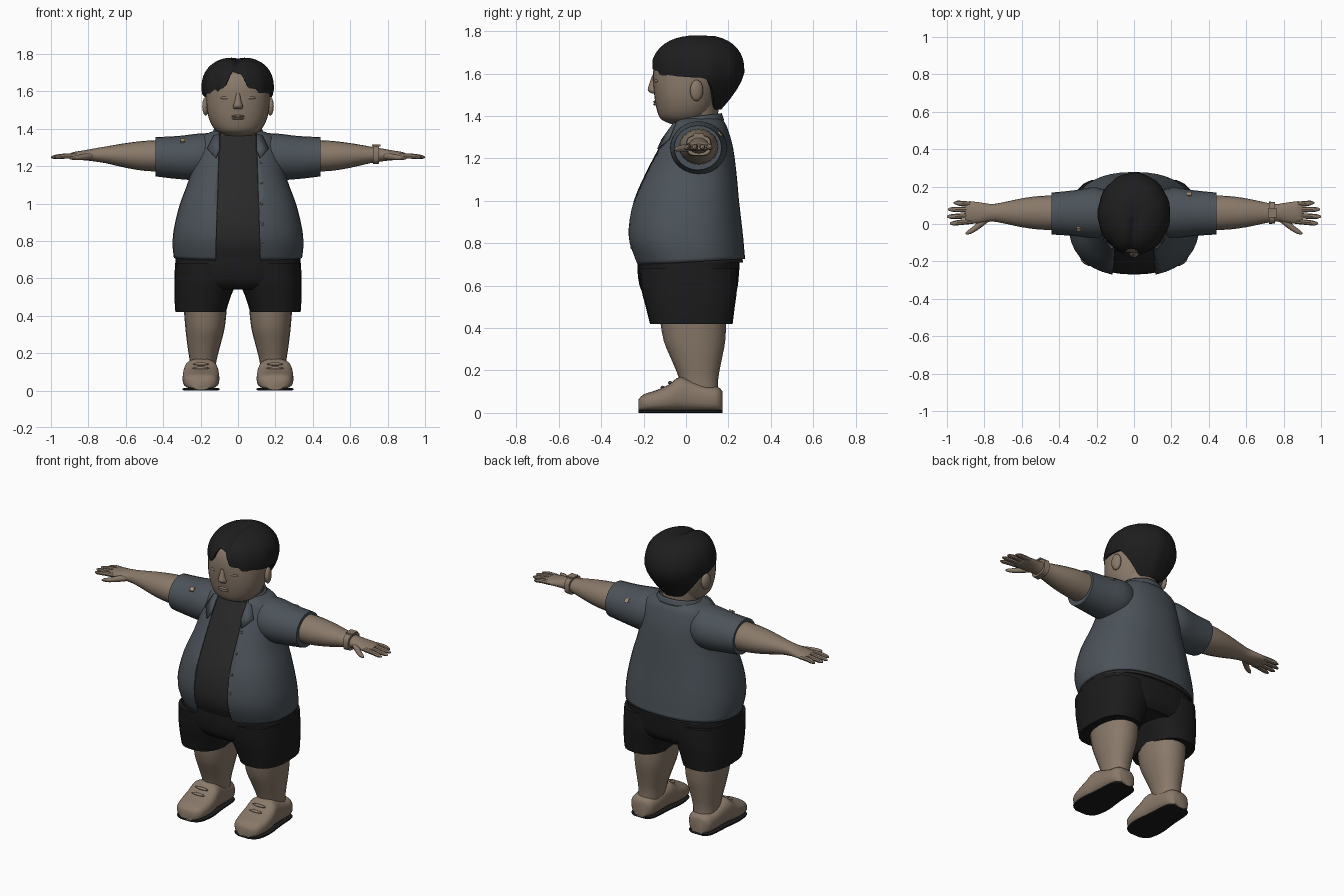
import bpy, bmesh, math
from mathutils import Matrix, Vector

cube = bpy.data.objects.get("Cube")
if cube:
    bpy.data.objects.remove(cube, do_unlink=True)

made = []


def material(name, r, g, b):
    m = bpy.data.materials.new(name)
    m.use_nodes = True
    m.diffuse_color = (r, g, b, 1)
    bsdf = m.node_tree.nodes["Principled BSDF"]
    bsdf.inputs["Base Color"].default_value = (r, g, b, 1)
    bsdf.inputs["Roughness"].default_value = 0.8
    return m


SKIN = material("skin", 0.25, 0.19, 0.14)
SHIRT = material("slate_shirt", 0.07, 0.085, 0.1)
TEE = material("charcoal_tee", 0.022, 0.022, 0.022)
SHORTS = material("black_shorts", 0.011, 0.011, 0.012)
HAIR = material("black_hair", 0.013, 0.013, 0.014)
PATCH = material("tan_patch", 0.36, 0.27, 0.18)


def finish(bm, name, mat):
    bmesh.ops.recalc_face_normals(bm, faces=bm.faces)
    me = bpy.data.meshes.new(name)
    bm.to_mesh(me)
    bm.free()
    me.materials.append(mat)
    ob = bpy.data.objects.new(name, me)
    bpy.context.collection.objects.link(ob)
    made.append(ob)
    return ob


def smooth_path(secs, steps):
    """Catmull-Rom resampling of section tuples."""
    out = []
    last = len(secs) - 1
    for i in range(last):
        a, b, c, d = (secs[min(max(i + k, 0), last)] for k in (-1, 0, 1, 2))
        for j in range(steps):
            t = j / steps
            out.append([0.5 * (2 * q + (r - p) * t + (2 * p - 5 * q + 4 * r - s) * t * t
                               + (3 * q - p - 3 * r + s) * t ** 3)
                        for p, q, r, s in zip(a, b, c, d)])
    return out + [list(secs[-1])]


def loft_bm(secs, axis="z", n=24, p=2.0, steps=3, caps=True):
    """Sections are (position, centre 1, centre 2, radius 1, radius 2)."""
    bm = bmesh.new()
    rings = []
    for t, c1, c2, r1, r2 in smooth_path(secs, steps):
        ring = []
        for k in range(n):
            a = math.tau * k / n
            u, v = math.cos(a), math.sin(a)
            u = c1 + r1 * math.copysign(abs(u) ** (2 / p), u)
            v = c2 + r2 * math.copysign(abs(v) ** (2 / p), v)
            ring.append(bm.verts.new({"x": (t, u, v), "y": (u, t, v), "z": (u, v, t)}[axis]))
        rings.append(ring)
    for lo, hi in zip(rings, rings[1:]):
        for k in range(n):
            bm.faces.new((lo[k], lo[k - 1], hi[k - 1], hi[k]))
    if caps:
        bm.faces.new(rings[0])
        bm.faces.new(rings[-1])
    return bm


def loft(name, mat, secs, **kw):
    return finish(loft_bm(secs, **kw), name, mat)


def body(secs, inset=0.0):
    """Turn (z, half width, front, back) into loft sections."""
    return [(z, 0, (f + b) / 2, w - inset, (b - f) / 2 - inset) for z, w, f, b in secs]


def ball(name, mat, loc, size, rot=0.0, axis="X"):
    bm = bmesh.new()
    mtx = Matrix.Translation(loc) @ Matrix.Rotation(rot, 4, axis) @ Matrix.Diagonal((*size, 1))
    bmesh.ops.create_uvsphere(bm, u_segments=16, v_segments=10, radius=1, matrix=mtx)
    return finish(bm, name, mat)


def box(name, mat, loc, size, rot=0.0, axis="X"):
    bm = bmesh.new()
    mtx = Matrix.Translation(loc) @ Matrix.Rotation(rot, 4, axis) @ Matrix.Diagonal((*size, 1))
    bmesh.ops.create_cube(bm, size=1, matrix=mtx)
    return finish(bm, name, mat)


# Torso: open shirt over a tee
TORSO = [(0.71, 0.343, -0.235, 0.278), (0.78, 0.35, -0.27, 0.274), (0.87, 0.342, -0.28, 0.265),
         (1.0, 0.31, -0.256, 0.25), (1.13, 0.262, -0.2, 0.238), (1.25, 0.235, -0.137, 0.222),
         (1.33, 0.215, -0.09, 0.2), (1.365, 0.185, -0.07, 0.185), (1.39, 0.125, -0.045, 0.165)]
ROUND = 2.3


def opening(z):
    return 0.12 - 0.03 * (z - 0.71)


def chest_y(x, z):
    for (z0, *a), (z1, *b) in zip(TORSO, TORSO[1:]):
        if z <= z1:
            t = (z - z0) / (z1 - z0)
            w, f, k = (p + (q - p) * t for p, q in zip(a, b))
            return (f + k) / 2 - (k - f) / 2 * max(0, 1 - (abs(x) / w) ** ROUND) ** (1 / ROUND)
    return -0.04


bm = loft_bm(body(TORSO), n=40, p=ROUND, caps=False)
for s in (1, -1):
    bmesh.ops.bisect_plane(bm, geom=bm.verts[:] + bm.edges[:] + bm.faces[:],
                           plane_co=(s * 0.12, 0, 0.71), plane_no=(1, 0, s * 0.03))
gap = []
for f in bm.faces:
    c = f.calc_center_median()
    if c.y < 0 and abs(c.x) < opening(c.z):
        gap.append(f)
bmesh.ops.delete(bm, geom=gap, context="FACES")
for v in bm.verts:
    if v.co.z < 0.74:
        v.co.z += 0.06 * v.co.y
shirt = finish(bm, "open_shirt", SHIRT)
solid = shirt.modifiers.new("thickness", "SOLIDIFY")
solid.thickness = 0.008
solid.offset = -1
loft("tee", TEE, body(TORSO[:-1], 0.01), n=40, p=ROUND)

# Collar band standing at the back of the neck
bm = loft_bm([(1.365, 0, 0.06, 0.145, 0.12), (1.4, 0, 0.057, 0.128, 0.112)],
             n=32, caps=False)
bmesh.ops.delete(bm, geom=[f for f in bm.faces if f.calc_center_median().y < -0.03],
                 context="FACES")
for v in bm.verts:
    v.co.z += 0.12 * (v.co.y - 0.06)
collar = finish(bm, "collar", SHIRT)
collar.modifiers.new("thickness", "SOLIDIFY").thickness = 0.008

for s, side in ((1, "left"), (-1, "right")):
    # Lapel, folded flat on the chest
    bm = bmesh.new()
    flap = [(0.1, 1.375), (0.13, 1.365), (0.165, 1.295), (0.12, 1.245), (0.1, 1.29)]
    face = bm.faces.new([bm.verts.new((s * x, chest_y(x, z) - 0.014, z)) for x, z in flap])
    lapel = finish(bm, side + "_lapel", SHIRT)
    lapel.modifiers.new("thickness", "SOLIDIFY").thickness = 0.009

    # Sleeve, arm and hand
    def limb(name, mat, secs, **kw):
        return loft(side + name, mat, [(s * x, *rest) for x, *rest in secs], axis="x", **kw)

    limb("_sleeve", SHIRT, [(0.1, 0.055, 1.26, 0.1, 0.115), (0.2, 0.06, 1.25, 0.135, 0.125),
                            (0.32, 0.058, 1.246, 0.122, 0.115), (0.44, 0.056, 1.25, 0.112, 0.105)])
    limb("_arm", SKIN, [(0.38, 0.06, 1.255, 0.093, 0.086), (0.5, 0.06, 1.255, 0.09, 0.08),
                        (0.6, 0.06, 1.257, 0.077, 0.066), (0.7, 0.06, 1.26, 0.056, 0.046),
                        (0.76, 0.06, 1.26, 0.047, 0.036), (0.82, 0.06, 1.258, 0.055, 0.027),
                        (0.88, 0.062, 1.255, 0.06, 0.02), (0.9, 0.062, 1.254, 0.052, 0.013)], n=20)
    fingers = (("index", 0.015, 0.004, 0.985), ("middle", 0.045, 0.04, 1.0),
               ("ring", 0.076, 0.078, 0.995), ("little", 0.105, 0.113, 0.965))
    for label, y0, y1, tip in fingers:
        limb(f"_{label}_finger", SKIN, [(0.86, y0, 1.255, 0.014, 0.014),
                                        (0.92, (y0 + y1) / 2, 1.254, 0.0145, 0.014),
                                        (tip - 0.02, y1, 1.249, 0.012, 0.011),
                                        (tip, y1, 1.247, 0.004, 0.004)], n=8, steps=2)
    limb("_thumb", SKIN, [(0.775, 0.035, 1.255, 0.02, 0.018), (0.82, 0.002, 1.25, 0.023, 0.018),
                          (0.86, -0.03, 1.245, 0.017, 0.014), (0.89, -0.046, 1.243, 0.011, 0.009),
                          (0.9, -0.05, 1.242, 0.004, 0.004)], n=10, steps=2)

    # Shorts leg, bare leg and shoe
    loft(side + "_shorts_leg", SHORTS,
         [(0.42, s * 0.2, 0.025, 0.135, 0.195), (0.5, s * 0.19, 0.02, 0.15, 0.21),
          (0.58, s * 0.175, 0.015, 0.165, 0.225), (0.68, s * 0.17, 0.01, 0.165, 0.23)], p=2.5)
    loft(side + "_leg", SKIN,
         [(0.09, s * 0.19, 0.065, 0.068, 0.088), (0.16, s * 0.187, 0.06, 0.072, 0.092),
          (0.25, s * 0.182, 0.05, 0.09, 0.118), (0.34, s * 0.176, 0.04, 0.106, 0.145),
          (0.46, s * 0.175, 0.032, 0.117, 0.158)], n=20, p=2.2)
    sole_line = [(-0.225, 0.045, 0.06), (-0.2, 0.082, 0.085), (-0.14, 0.097, 0.105),
                 (-0.08, 0.098, 0.132), (-0.03, 0.092, 0.168), (0.03, 0.086, 0.15),
                 (0.1, 0.082, 0.125), (0.15, 0.072, 0.12), (0.172, 0.045, 0.1)]
    loft(side + "_shoe", SKIN, [(y, s * 0.198, h / 2 + 0.004, w, h / 2 - 0.002)
                                for y, w, h in sole_line], axis="y", p=2.8)
    loft(side + "_sole", SHORTS, [(y, s * 0.198, 0.007, w, 0.007)
                                  for y, w, h in sole_line], axis="y", p=5)
    for i, y in enumerate((-0.11, -0.075)):
        ball(f"{side}_lace_{i}", SKIN, (s * 0.198, y, 0.12 + 0.022 * i), (0.045, 0.01, 0.008))

    # Ear and eyelid
    ball(side + "_ear", SKIN, (s * 0.172, 0.05, 1.52), (0.018, 0.032, 0.05), 0.25 * s, "Z")
    ball(side + "_eyelid", SKIN, (s * 0.065, -0.137, 1.565), (0.03, 0.012, 0.009), 0.2 * s, "Z")

# Hips of the shorts
loft("shorts_hips", SHORTS, body([(0.54, 0.29, -0.17, 0.21), (0.58, 0.337, -0.212, 0.24),
                                  (0.66, 0.337, -0.228, 0.25), (0.745, 0.33, -0.225, 0.255)]),
     n=36, p=2.5)

# Buttons, small sleeve patches and wrist watch
for i in range(5):
    z = 0.78 + 0.11 * i
    x = opening(z) + 0.014
    ball(f"button_{i}", SHIRT, (x, chest_y(x, z), z), (0.008, 0.004, 0.008))
box("right_sleeve_patch", PATCH, (-0.295, -0.027, 1.336), (0.025, 0.025, 0.012), 0.67)
box("left_sleeve_patch", PATCH, (0.295, 0.158, 1.316), (0.025, 0.025, 0.012), -0.9)
loft("watch_strap", SKIN, [(0.722, 0.06, 1.26, 0.06, 0.05), (0.755, 0.06, 1.26, 0.057, 0.047)],
     axis="x", p=3)
box("watch_face", SKIN, (0.739, 0.06, 1.311), (0.045, 0.05, 0.01))

# Head, neck and face
loft("neck", SKIN, body([(1.3, 0.115, -0.055, 0.15), (1.37, 0.11, -0.05, 0.15),
                         (1.48, 0.12, -0.05, 0.155)]))
loft("head", SKIN, body([(1.362, 0.06, -0.07, 0.06), (1.385, 0.112, -0.118, 0.1),
                         (1.43, 0.146, -0.138, 0.13), (1.5, 0.166, -0.15, 0.15),
                         (1.58, 0.17, -0.156, 0.17), (1.64, 0.165, -0.15, 0.18),
                         (1.69, 0.14, -0.128, 0.17), (1.735, 0.085, -0.07, 0.12)]),
     n=32, p=2.2)
loft("nose", SKIN, [(1.505, 0, -0.14, 0.024, 0.02), (1.52, 0, -0.148, 0.027, 0.032),
                    (1.545, 0, -0.15, 0.019, 0.025), (1.59, 0, -0.146, 0.011, 0.014)], n=12)
for label, z in (("upper", 1.467), ("lower", 1.455)):
    ball(label + "_lip", SKIN, (0, -0.143, z), (0.034, 0.012, 0.007))

# Hair: a dome with parted fringe, ears free and a low nape
TOP, MID, SEGS, ROWS = 1.783, 1.61, 72, 14


def hair_point(a, u):
    x, y = math.sin(a), -math.cos(a)
    if y < 0:
        edge = 1.58 + 0.015 * abs(y)
        edge += 0.1 * math.exp(-((0.2 * x + 0.01) / 0.05) ** 4) + 0.02 * (abs(x) < 0.5)
    else:
        t = min(1, max(0, (y - 0.1) / 0.65))
        edge = 1.58 - 0.15 * t * t * (3 - 2 * t)
    z = TOP - (TOP - edge) * u * u
    if z > MID:
        r = (1 - ((z - MID) / (TOP - MID)) ** 2.4) ** (1 / 2.4)
    else:
        r = 1 - 0.5 * ((MID - z) / 0.18) ** 1.5
    r *= 1 + 0.012 * u * math.sin(11 * a)
    p = Vector((0.194 * r * x, 0.055 + 0.22 * r * y, z))
    if p.y < 0.12:
        p.z -= 0.022 * math.exp(-(p.x / 0.025) ** 2) * min(1, (0.12 - p.y) / 0.08)
    return p


bm = bmesh.new()
rows = [[bm.verts.new(hair_point(math.tau * k / SEGS, i / ROWS)) for k in range(SEGS)]
        for i in range(1, ROWS + 1)]
inner = []
for v in rows[-1]:
    inner.append(bm.verts.new((v.co.x * 0.75, 0.055 + (v.co.y - 0.055) * 0.75, v.co.z + 0.015)))
rows.append(inner)
crown = bm.verts.new((0, 0.055, TOP - 0.015))
for k in range(SEGS):
    bm.faces.new((crown, rows[0][k - 1], rows[0][k]))
    for lo, hi in zip(rows, rows[1:]):
        bm.faces.new((lo[k], lo[k - 1], hi[k - 1], hi[k]))
finish(bm, "hair", HAIR)

# Smooth shading with crisp edges
bpy.ops.object.select_all(action="DESELECT")
for ob in made:
    ob.select_set(True)
bpy.context.view_layer.objects.active = made[0]
bpy.ops.object.shade_smooth_by_angle(angle=math.radians(40))
